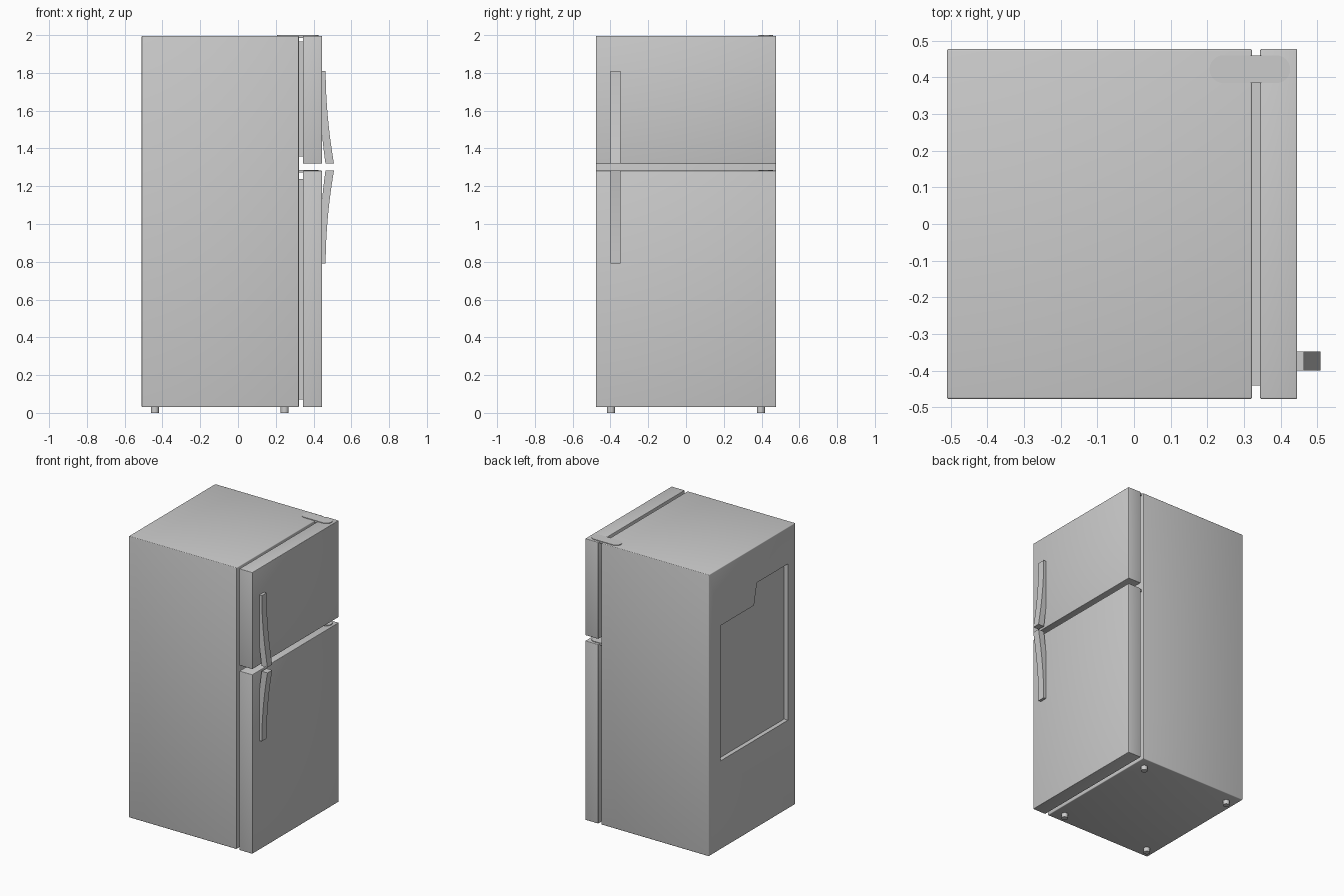
import bpy, bmesh, math
from mathutils import Vector

if "Cube" in bpy.data.objects:
    bpy.data.objects.remove(bpy.data.objects["Cube"])


def mesh_object(name, bm):
    bmesh.ops.recalc_face_normals(bm, faces=bm.faces)
    me = bpy.data.meshes.new(name)
    bm.to_mesh(me)
    bm.free()
    ob = bpy.data.objects.new(name, me)
    bpy.context.collection.objects.link(ob)
    return ob


def box(name, lo, hi, bevel=0.0):
    bm = bmesh.new()
    bmesh.ops.create_cube(bm, size=1)
    for v in bm.verts:
        v.co = Vector([(a + b) / 2 + c * (b - a) for a, b, c in zip(lo, hi, v.co)])
    if bevel:
        bmesh.ops.bevel(bm, geom=bm.edges[:], offset=bevel, segments=3,
                        profile=0.5, affect='EDGES')
    return smooth(mesh_object(name, bm)) if bevel else mesh_object(name, bm)


def prism(name, points, offset):
    bm = bmesh.new()
    face = bm.faces.new([bm.verts.new(p) for p in points])
    out = bmesh.ops.extrude_face_region(bm, geom=[face])
    verts = [g for g in out['geom'] if isinstance(g, bmesh.types.BMVert)]
    bmesh.ops.translate(bm, verts=verts, vec=offset)
    return mesh_object(name, bm)


def smooth(ob):
    bpy.ops.object.select_all(action='DESELECT')
    ob.select_set(True)
    bpy.context.view_layer.objects.active = ob
    bpy.ops.object.shade_smooth_by_angle(angle=math.radians(35))
    return ob


W = 0.477  # half width in y

# Cabinet with the stepped recess in its rear panel
cabinet = box("cabinet", (-0.51, -W, 0.03), (0.322, W, 1.996), 0.005)
outline = [(0.348, 0.648), (-0.398, 0.648), (-0.398, 1.74),
           (-0.055, 1.74), (-0.022, 1.593), (0.348, 1.593)]
cutter = prism("recess_cutter", [(-0.56, y, z) for y, z in outline], (0.08, 0, 0))
cutter.hide_render = True
mod = cabinet.modifiers.new("recess", 'BOOLEAN')
mod.operation = 'DIFFERENCE'
mod.solver = 'EXACT'
mod.object = cutter
bpy.context.view_layer.objects.active = cabinet
bpy.ops.object.modifier_apply(modifier=mod.name)
bpy.data.objects.remove(cutter, do_unlink=True)
smooth(cabinet)

# Doors and their seals
for name, z0, z1, s0, s1 in (("freezer", 1.32, 1.996, 1.357, 1.965),
                             ("fridge", 0.03, 1.282, 0.07, 1.237)):
    box(name + "_door", (0.344, -W, z0), (0.445, W, z1), 0.004)
    box(name + "_seal", (0.318, -0.44, s0), (0.348, 0.44, s1))


# Handles: curved profile, mirrored about the gap between the doors
def handle(name, flip):
    n = 12
    outer, inner = [], []
    for i in range(n + 1):
        t = i / n
        z = 1.81 - 0.49 * t
        z = 2.602 - z if flip else z
        outer.append((0.464 + 0.044 * t ** 1.9, -0.40, z))
        inner.append((0.443 + 0.020 * max(0, (t - 0.6) / 0.4) ** 1.4, -0.40, z))
    return smooth(prism(name, outer + inner[::-1], (0, 0.052, 0)))


handle("freezer_handle", False)
handle("fridge_handle", True)


# Pill-shaped hinge plates
def hinge(name, x0, x1, z0, z1):
    r, y, n = 0.038, 0.422, 12
    pts = []
    for cx, start in ((x1 - r, -math.pi / 2), (x0 + r, math.pi / 2)):
        for i in range(n + 1):
            a = start + math.pi * i / n
            pts.append((cx + r * math.cos(a), y + r * math.sin(a), z0))
    return smooth(prism(name, pts, (0, 0, z1 - z0)))


hinge("top_hinge", 0.206, 0.426, 1.984, 2.0)
hinge("middle_hinge", 0.206, 0.426, 1.272, 1.287)

# Feet
for x, end in ((-0.44, "rear"), (0.247, "front")):
    for y, side in ((-0.397, "near"), (0.397, "far")):
        bpy.ops.mesh.primitive_cylinder_add(vertices=24, radius=0.021, depth=0.04,
                                            location=(x, y, 0.02))
        foot = bpy.context.object
        foot.name = f"{end}_{side}_foot"
        smooth(foot)
